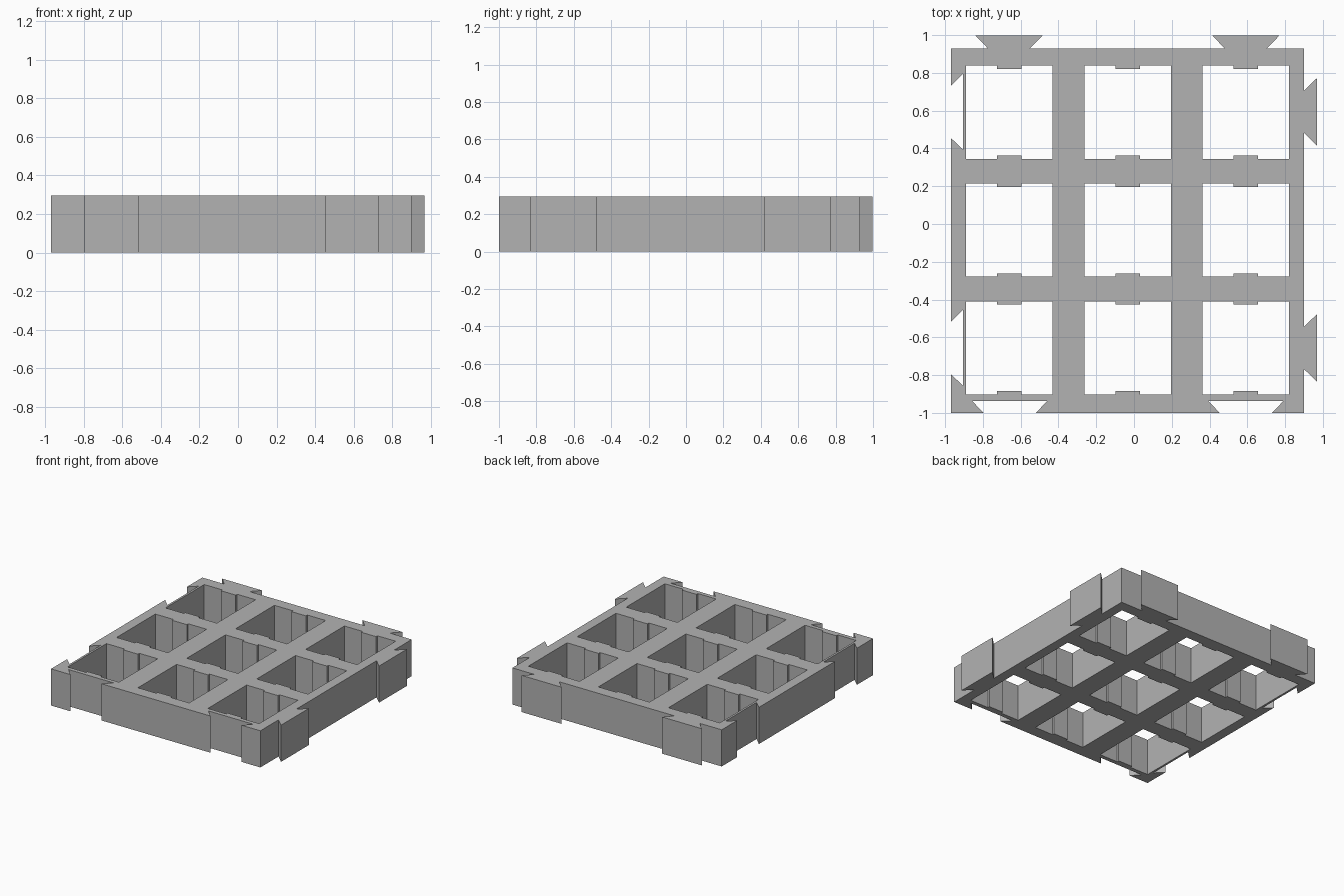
import bpy
import bmesh

cube = bpy.data.objects.get("Cube")
if cube:
    bpy.data.objects.remove(cube, do_unlink=True)

HEIGHT = 0.296
LEFT, RIGHT, FRONT, BACK = -0.97, 0.90, -1.0, 0.93
TAB = 0.068        # how far the dovetail tabs stand out
SOCKET = 0.064     # how deep the dovetail sockets go

grey = bpy.data.materials.new("plain grey")
grey.use_nodes = True
colour = (0.45, 0.45, 0.45, 1)
grey.diffuse_color = colour
grey.node_tree.nodes["Principled BSDF"].inputs["Base Color"].default_value = colour


def dovetail(centre, near_half, far_half, depth):
    """Four (along, outward) points of a dovetail, in rising order."""
    return [(centre - near_half, 0), (centre - far_half, depth),
            (centre + far_half, depth), (centre + near_half, 0)]


def tabs(centres):
    return [p for c in centres for p in dovetail(c, 0.112, 0.178, TAB)]


def sockets(centres):
    return [p for c in centres for p in dovetail(c, 0.138, 0.2, SOCKET)]


# Outer outline, anticlockwise: sockets on front and left, tabs on right and back
outline = [(LEFT, FRONT)]
outline += [(a, FRONT + d) for a, d in sockets((-0.658, 0.592))]
outline += [(RIGHT, FRONT)]
outline += [(RIGHT + d, a) for a, d in tabs((-0.656, 0.594))]
outline += [(RIGHT, BACK)]
outline += [(a, BACK + d) for a, d in reversed(tabs((-0.662, 0.592)))]
outline += [(LEFT, BACK)]
outline += [(LEFT + d, a) for a, d in reversed(sockets((-0.656, 0.594)))]


def window(cx, cy, hx=0.229, hy=0.247, bump=0.065, out=0.018):
    """Rectangular opening with a small rib on its front and back walls."""
    half = [(-hx, -hy), (-bump, -hy), (-bump, out - hy),
            (bump, out - hy), (bump, -hy), (hx, -hy)]
    loop = half + [(-x, -y) for x, y in half]
    return [(cx + x, cy + y) for x, y in loop]


loops = [outline]
for cx in (-0.66, -0.033, 0.592):
    for cy in (-0.656, -0.032, 0.592):
        loops.append(window(cx, cy))

# Fill the flat lattice between the loops, then raise it to full height
bm = bmesh.new()
for loop in loops:
    verts = [bm.verts.new((x, y, 0)) for x, y in loop]
    for i, v in enumerate(verts):
        bm.edges.new((v, verts[(i + 1) % len(verts)]))
bmesh.ops.triangle_fill(bm, edges=bm.edges[:], use_beauty=True)
raised = bmesh.ops.extrude_face_region(bm, geom=bm.faces[:], use_keep_orig=True)
top = [g for g in raised["geom"] if isinstance(g, bmesh.types.BMVert)]
bmesh.ops.translate(bm, verts=top, vec=(0, 0, HEIGHT))
bmesh.ops.recalc_face_normals(bm, faces=bm.faces[:])

mesh = bpy.data.meshes.new("lattice_tile")
bm.to_mesh(mesh)
bm.free()
mesh.materials.append(grey)
tile = bpy.data.objects.new("lattice_tile", mesh)
bpy.context.collection.objects.link(tile)
